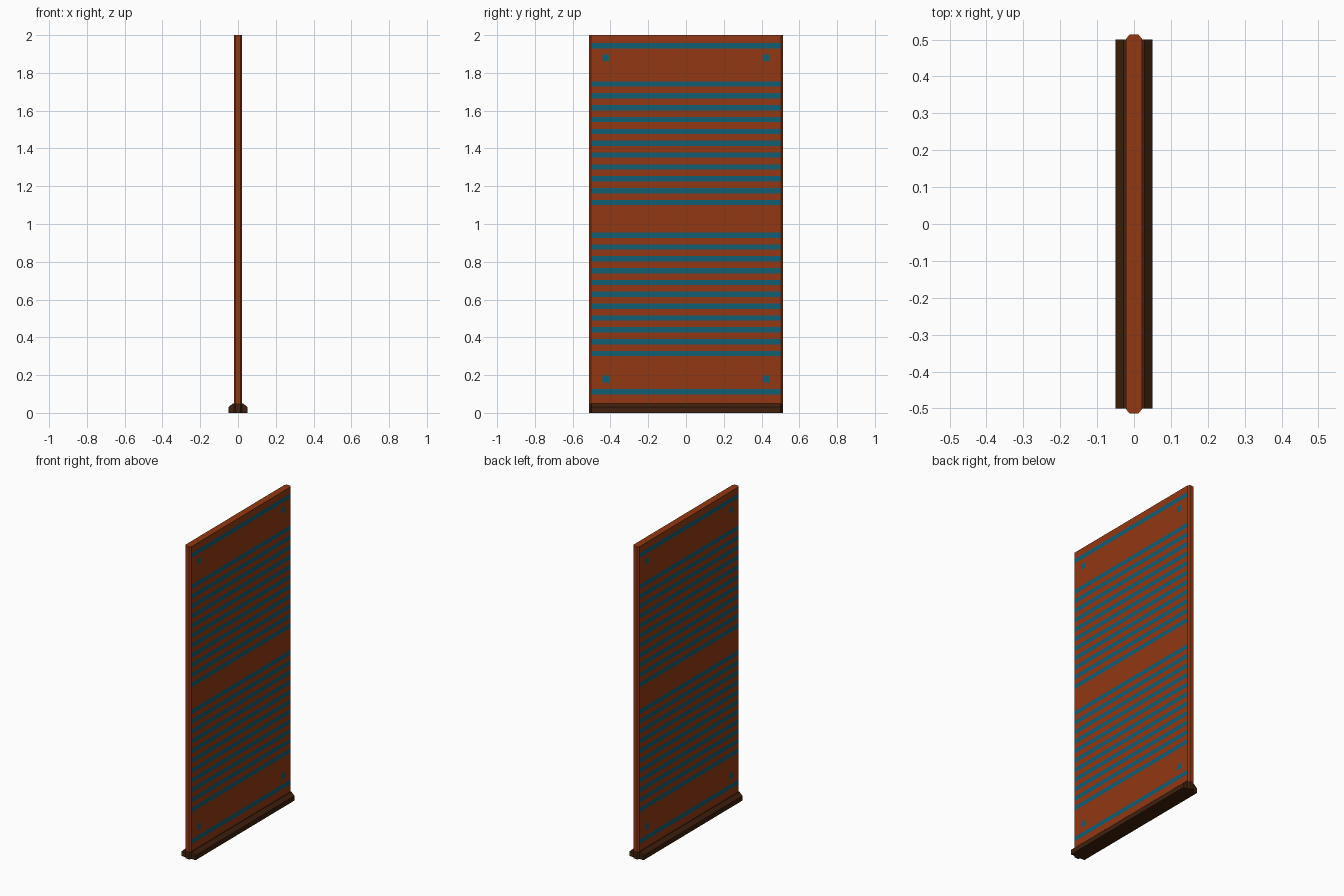
import bpy, bmesh

if "Cube" in bpy.data.objects:
    bpy.data.objects.remove(bpy.data.objects["Cube"])


def material(name, rgb):
    m = bpy.data.materials.new(name)
    m.diffuse_color = (*rgb, 1.0)
    m.use_nodes = True
    m.node_tree.nodes["Principled BSDF"].inputs["Base Color"].default_value = m.diffuse_color
    return m


RUST = material("rust_orange", (0.29, 0.039, 0.006))
TEAL = material("dark_teal", (0.005, 0.112, 0.175))
BROWN = material("dark_brown", (0.052, 0.015, 0.004))


def prism(profile, to_3d, start, end):
    """Extrude a closed 2D profile from start to end."""
    bm = bmesh.new()
    rings = [[bm.verts.new(to_3d(a, b, d)) for a, b in profile] for d in (start, end)]
    bm.faces.new(rings[0])
    bm.faces.new(rings[1])
    n = len(profile)
    for i in range(n):
        j = (i + 1) % n
        bm.faces.new((rings[0][i], rings[0][j], rings[1][j], rings[1][i]))
    bmesh.ops.recalc_face_normals(bm, faces=bm.faces)
    return bm


def finish(bm, name, mats):
    mesh = bpy.data.meshes.new(name)
    bm.to_mesh(mesh)
    bm.free()
    for m in mats:
        mesh.materials.append(m)
    obj = bpy.data.objects.new(name, mesh)
    bpy.context.collection.objects.link(obj)
    return obj


def cut(bm, faces, co, normal):
    geom = set(faces)
    for f in faces:
        geom.update(f.edges)
        geom.update(f.verts)
    bmesh.ops.bisect_plane(bm, geom=list(geom), dist=1e-5, plane_co=co, plane_no=normal)


# Wall panel: tall slab with chamfered vertical ends
outline = [(0.022, -0.502), (0.022, 0.502), (0.012, 0.513), (-0.012, 0.513),
           (-0.022, 0.502), (-0.022, -0.502), (-0.012, -0.513), (0.012, -0.513)]
panel = prism(outline, lambda x, y, z: (x, y, z), 0, 2)

# Painted stripes and corner squares, cut flush into both broad faces
PITCH, HALF = 0.0627, 0.014
SKIRT = 0.05
stripes = [0.112, 1.943]
for first in (0.314, 1.114):
    stripes += [first + PITCH * i for i in range(11)]
squares, SQ_Y, SQ_HALF = (0.18, 1.88), 0.425, 0.018


def broad_faces(bm):
    return [f for f in bm.faces if abs(f.normal.x) > 0.9]


levels = [z + s * HALF for z in stripes for s in (-1, 1)]
levels += [z + s * SQ_HALF for z in squares for s in (-1, 1)]
cut(panel, list(panel.faces), (0, 0, SKIRT), (0, 0, 1))
panel.normal_update()
for z in levels:
    cut(panel, broad_faces(panel), (0, 0, z), (0, 0, 1))
    panel.normal_update()
for y in [a * SQ_Y + b * SQ_HALF for a in (-1, 1) for b in (-1, 1)]:
    row = [f for f in broad_faces(panel)
           if min(abs(f.calc_center_bounds().z - z) for z in squares) < 0.005]
    cut(panel, row, (0, y, 0), (0, 1, 0))
    panel.normal_update()

for f in panel.faces:
    c = f.calc_center_bounds()
    if c.z < SKIRT:
        f.material_index = 2
    elif abs(f.normal.x) > 0.9:
        stripe = min(abs(c.z - z) for z in stripes) < 0.005
        square = (min(abs(c.z - z) for z in squares) < 0.005
                  and abs(abs(c.y) - SQ_Y) < 0.005)
        f.material_index = 1 if stripe or square else 0
finish(panel, "wall_panel", [RUST, TEAL, BROWN])

# Skirting: a bevelled strip along the foot of each side
for side, name in ((1, "skirting_right"), (-1, "skirting_left")):
    section = [(0.022, 0), (0.05, 0), (0.05, 0.03), (0.028, 0.05), (0.022, 0.05)]
    strip = prism([(side * x, z) for x, z in section], lambda x, z, y: (x, y, z), -0.5, 0.5)
    finish(strip, name, [BROWN])
